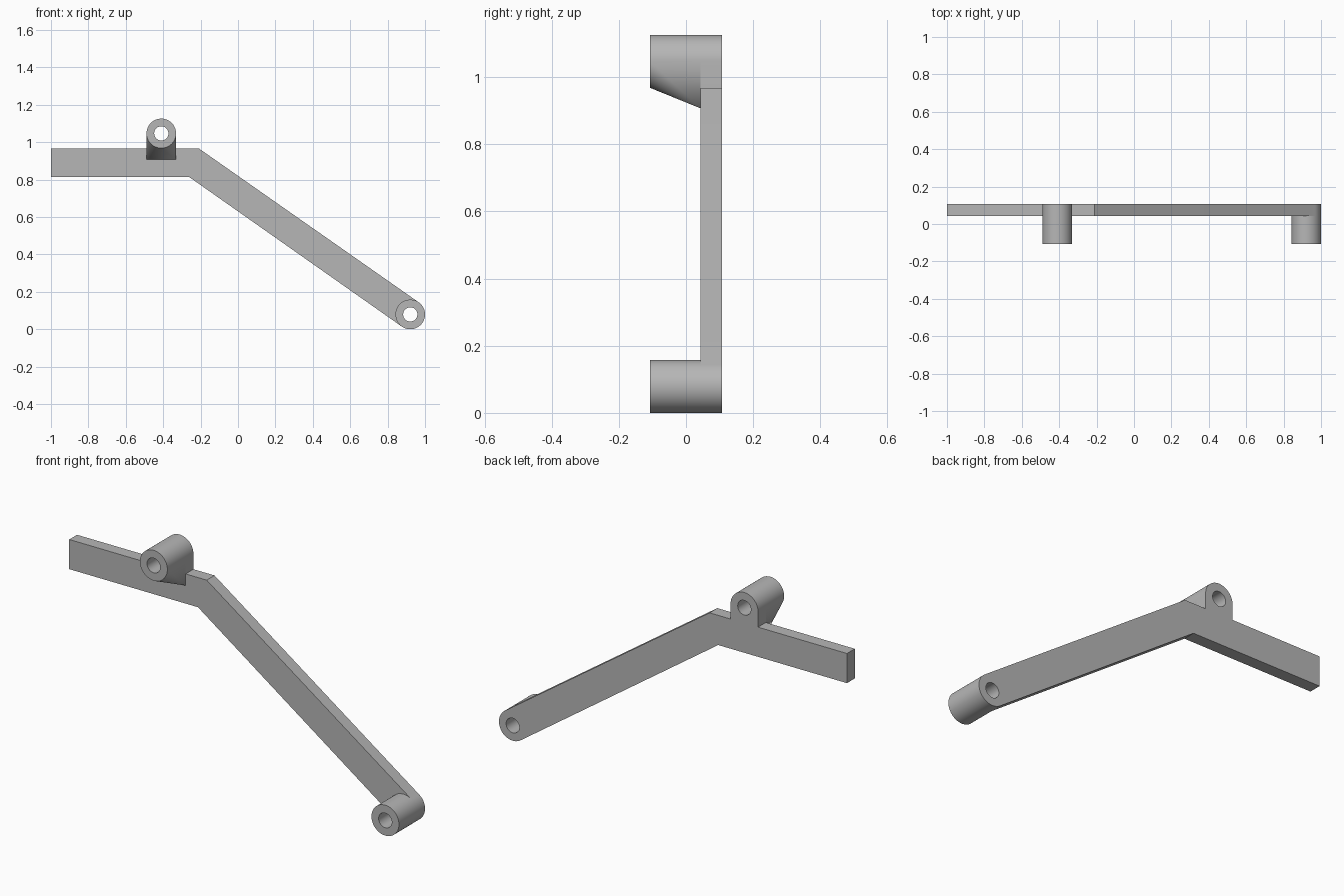
import bpy, bmesh
from math import radians, sin, cos

cube = bpy.data.objects.get("Cube")
if cube:
    bpy.data.objects.remove(cube)

R, BORE = 0.079, 0.038                    # boss and bore radii
FRONT, FACE, BACK = -0.107, 0.043, 0.107  # y of boss front, plate front, plate back
TOP, BOTTOM = 0.967, 0.813                # arm heights
UPPER, LOWER = (-0.41, 1.047), (0.921, 0.079)
WEB = 0.907                               # foot of the upper boss web

grey = bpy.data.materials.new("plain grey")
grey.use_nodes = True
grey.diffuse_color = (0.47, 0.47, 0.47, 1)
grey.node_tree.nodes["Principled BSDF"].inputs["Base Color"].default_value = grey.diffuse_color


def arc(centre, r, start, end, n):
    angles = [radians(start + (end - start) * i / n) for i in range(n + 1)]
    return [(centre[0] + r * cos(a), centre[1] + r * sin(a)) for a in angles]


def bore(centre):
    return arc(centre, BORE, 0, 360, 48)[:-1]


def loft(name, y0, y1, loops):
    """Solid between matching (front, back) xz loops; later loops are holes."""
    bm = bmesh.new()
    for front, back in loops:
        a = [bm.verts.new((x, y0, z)) for x, z in front]
        b = [bm.verts.new((x, y1, z)) for x, z in back]
        for i in range(len(a)):
            bm.faces.new((a[i - 1], a[i], b[i], b[i - 1]))
    bmesh.ops.remove_doubles(bm, verts=bm.verts, dist=1e-5)
    for y in (y0, y1):
        rim = [e for e in bm.edges if all(abs(v.co.y - y) < 1e-5 for v in e.verts)]
        bmesh.ops.triangle_fill(bm, edges=rim, use_beauty=True, normal=(0, -1, 0))
    bmesh.ops.recalc_face_normals(bm, faces=bm.faces)
    mesh = bpy.data.meshes.new(name)
    bm.to_mesh(mesh)
    bm.free()
    mesh.materials.append(grey)
    obj = bpy.data.objects.new(name, mesh)
    bpy.context.collection.objects.link(obj)
    bpy.ops.object.select_all(action="DESELECT")
    obj.select_set(True)
    bpy.context.view_layer.objects.active = obj
    bpy.ops.object.shade_smooth_by_angle(angle=radians(30))


# Bent arm plate with rounded end and arched tab
left, right = UPPER[0] - R, UPPER[0] + R
outline = ([(-1, BOTTOM), (-0.26, BOTTOM)] + arc(LOWER, R, -125, 55, 32)
           + [(-0.21, TOP), (right, TOP)] + arc(UPPER, R, 0, 180, 32)
           + [(left, TOP), (-1, TOP)])
loft("arm_plate", FACE, BACK,
     [(outline, outline)] + [(bore(c), bore(c)) for c in (UPPER, LOWER)])

# Lower boss tube
ring = arc(LOWER, R, 0, 360, 64)[:-1]
loft("lower_boss", FRONT, FACE, [(ring, ring), (bore(LOWER), bore(LOWER))])

# Upper boss: round at the front, blending to square web corners at the plate
arch = arc(UPPER, R, 0, 180, 32)
quarters = [arc(UPPER, R, s, s + 90, 16) for s in (180, 270)]
front = arch + quarters[0] + quarters[1]
back = arch + [(left, WEB)] * 17 + [(right, WEB)] * 17
loft("upper_boss", FRONT, FACE, [(front, back), (bore(UPPER), bore(UPPER))])
